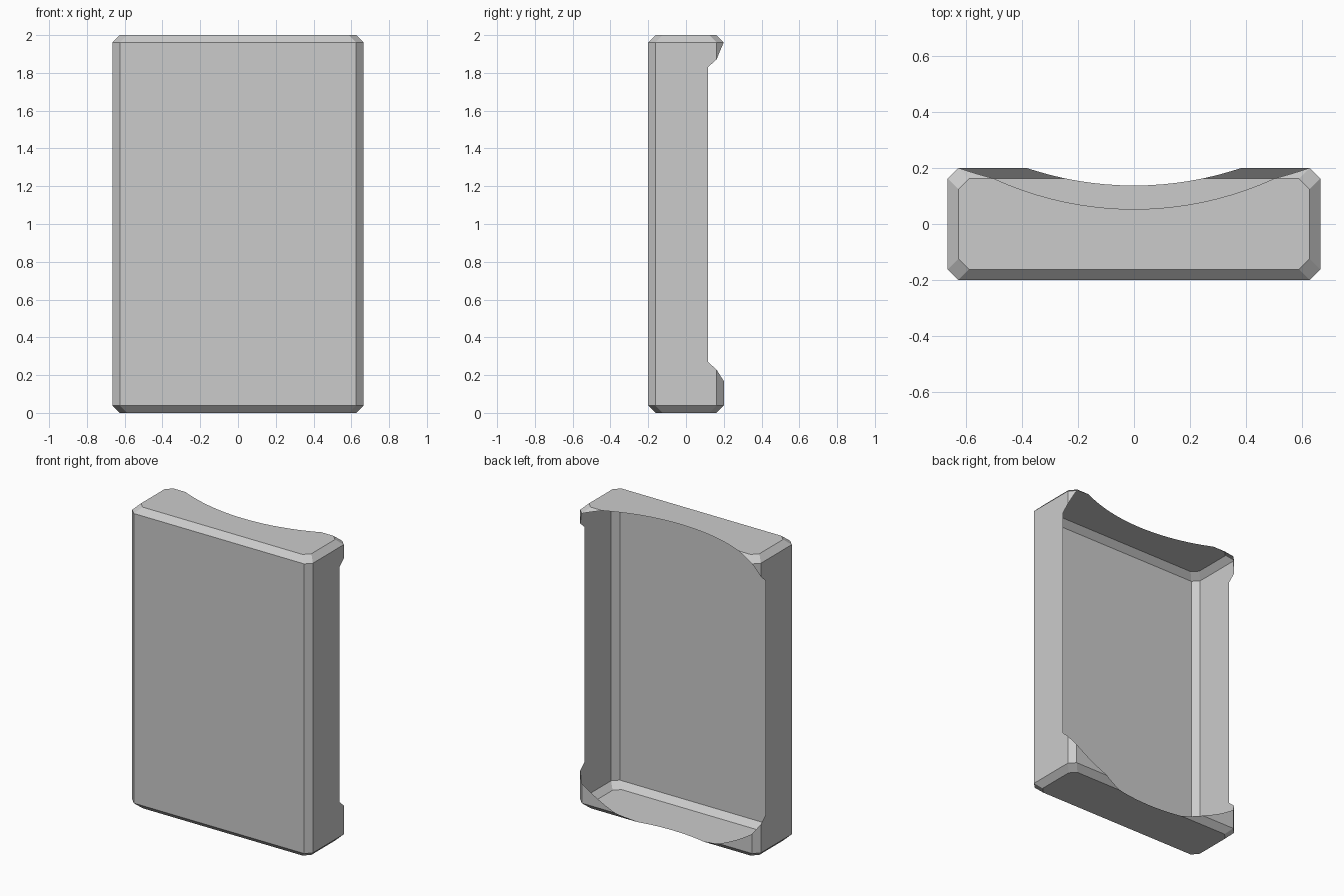
import bpy, bmesh, math

cube = bpy.data.objects.get("Cube")
if cube:
    bpy.data.objects.remove(cube)

HX, HY, HEIGHT, CH = 0.664, 0.2, 2.0, 0.038   # half width, half depth, height, chamfer


def make_material(name, value):
    mat = bpy.data.materials.new(name)
    mat.use_nodes = True
    colour = (value, value, value, 1)
    mat.diffuse_color = colour
    mat.node_tree.nodes["Principled BSDF"].inputs["Base Color"].default_value = colour
    return mat


def loft(name, rings, mat):
    """Closed solid skinned through rings of equal point count."""
    bm = bmesh.new()
    loops = [[bm.verts.new(p) for p in ring] for ring in rings]
    n = len(loops[0])
    for low, high in zip(loops, loops[1:]):
        for i in range(n):
            j = (i + 1) % n
            bm.faces.new((low[i], low[j], high[j], high[i]))
    bm.faces.new(loops[0][::-1])
    bm.faces.new(loops[-1])
    bmesh.ops.recalc_face_normals(bm, faces=bm.faces)
    mesh = bpy.data.meshes.new(name)
    bm.to_mesh(mesh)
    bm.free()
    mesh.materials.append(mat)
    obj = bpy.data.objects.new(name, mesh)
    bpy.context.collection.objects.link(obj)
    return obj


def octagon(z, inset):
    """Rectangle with clipped corners, shrunk by inset."""
    x, y = HX - inset, HY - inset
    quarter = [(x, y - CH), (x - CH, y)]
    half = quarter + [(-a, b) for a, b in reversed(quarter)]
    return [(a, b, z) for a, b in half + [(-a, -b) for a, b in half]]


def scoop(z, base, radius=1.2, steps=32):
    """Section of the rear opening: an arc bulging forward, closed behind."""
    xs = [-0.8 + 1.6 * i / steps for i in range(steps + 1)]
    arc = [(x, base + radius - math.sqrt(radius ** 2 - x * x), z) for x in xs]
    return arc + [(0.8, 1, z), (-0.8, 1, z)]


grey = make_material("light_grey", 0.6)
marker = make_material("cut_marker", 0.6)

# Chamfered body
body = loft("tray_shell", [octagon(0, CH), octagon(CH, 0),
                           octagon(HEIGHT - CH, 0), octagon(HEIGHT, CH)], grey)

# Rear opening: shallow at the bottom lip, deep along the sides
profile = [(-0.1, 0.137), (0.04, 0.137), (0.17, 0.022), (0.23, -0.04), (0.27, -0.085),
           (1.83, -0.085), (1.87, -0.04), (1.96, 0.022), (2.0, 0.053), (2.1, 0.13)]
cutter = loft("opening_cutter", [scoop(z, b) for z, b in profile], marker)
cutter.hide_render = True

mod = body.modifiers.new("opening", 'BOOLEAN')
mod.operation = 'DIFFERENCE'
mod.solver = 'EXACT'
mod.material_mode = 'TRANSFER'
mod.object = cutter
bpy.context.view_layer.objects.active = body
body.select_set(True)
bpy.ops.object.modifier_apply(modifier=mod.name)
bpy.data.objects.remove(cutter)

# Remove the cut surface so that only the thin outer walls remain
slots = [m.name if m else "" for m in body.data.materials]
bm = bmesh.new()
bm.from_mesh(body.data)
cut = [f for f in bm.faces if slots[f.material_index] == marker.name]
bmesh.ops.delete(bm, geom=cut, context='FACES')
for f in bm.faces:
    f.material_index = 0
    f.smooth = False
bm.to_mesh(body.data)
bm.free()
while len(body.data.materials) > 1:
    body.data.materials.pop()
bpy.data.materials.remove(marker)
